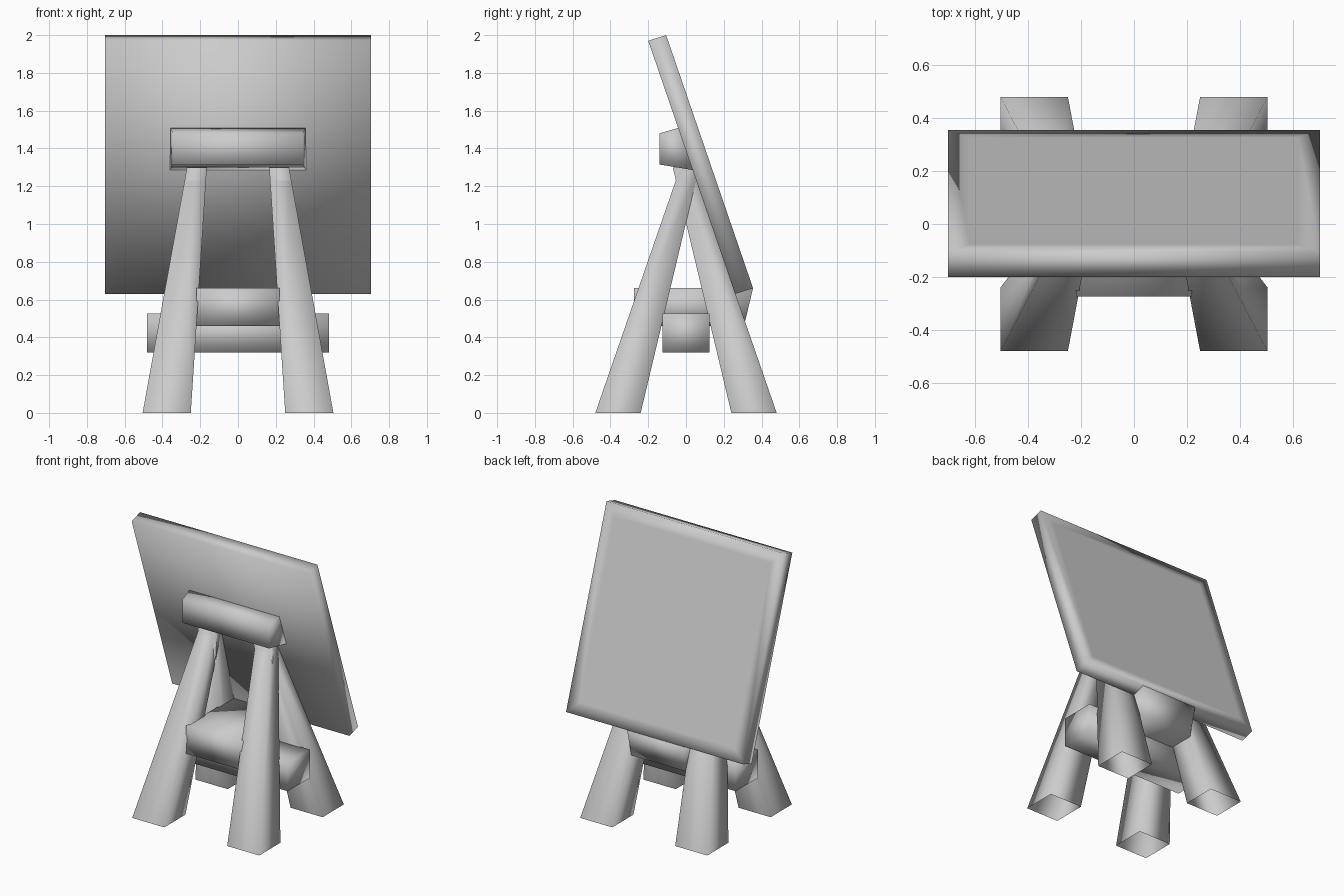
import bpy, bmesh

cube = bpy.data.objects.get("Cube")
if cube:
    bpy.data.objects.remove(cube)

grey = bpy.data.materials.new("plain_grey")
grey.use_nodes = True
COLOUR = (0.6, 0.6, 0.6, 1)
grey.diffuse_color = COLOUR
grey.node_tree.nodes["Principled BSDF"].inputs["Base Color"].default_value = COLOUR


def finish(name, bm):
    bmesh.ops.recalc_face_normals(bm, faces=bm.faces)
    return bm


def add_object(name, bm):
    mesh = bpy.data.meshes.new(name)
    bm.to_mesh(mesh)
    bm.free()
    mesh.shade_smooth()
    mesh.materials.append(grey)
    obj = bpy.data.objects.new(name, mesh)
    bpy.context.collection.objects.link(obj)
    return obj


def loft(ring_a, ring_b):
    """Six-sided solid between two matching four-point rings."""
    bm = bmesh.new()
    a = [bm.verts.new(p) for p in ring_a]
    b = [bm.verts.new(p) for p in ring_b]
    cap_a, cap_b = bm.faces.new(a), bm.faces.new(b)
    for i in range(4):
        j = (i + 1) % 4
        bm.faces.new((a[i], a[j], b[j], b[i]))
    bmesh.ops.recalc_face_normals(bm, faces=bm.faces)
    return bm, cap_a, cap_b


def extrude_profile(profile, half_width):
    """Extrude a side profile of (y, z) points along x."""
    return loft([(-half_width, y, z) for y, z in profile],
                [(half_width, y, z) for y, z in profile])[0]


def rectangle(x0, x1, y0, y1, z):
    return [(x0, y0, z), (x1, y0, z), (x1, y1, z), (x0, y1, z)]


# Four tapered legs, crossing at the top and open underneath
for side, sx in (("left", 1), ("right", -1)):
    for end, sy in (("front", 1), ("back", -1)):
        foot = rectangle(0.25 * sx, 0.505 * sx, -0.48 * sy, -0.24 * sy, 0)
        top = rectangle(0.165 * sx, 0.27 * sx, -0.03 * sy, 0.07 * sy, 1.3)
        bm, sole, _ = loft(foot, top)
        bmesh.ops.delete(bm, geom=[sole], context='FACES_ONLY')
        add_object(f"{end}_{side}_leg", bm)

# Leaning board, with a flat panel inset in its back
board = extrude_profile([(-0.2, 1.97), (-0.105, 2.0), (0.355, 0.66), (0.26, 0.63)], 0.705)
back = max(board.faces, key=lambda f: f.calc_area() * (1 + f.normal.y))
bmesh.ops.inset_individual(board, faces=[back], thickness=0.12)
add_object("board", board)

# Head beam holding the board
add_object("head_beam", loft(
    [(-0.345, -0.14, 1.315), (0.345, -0.14, 1.315), (0.345, -0.14, 1.48), (-0.345, -0.14, 1.48)],
    [(-0.36, 0.04, 1.285), (0.36, 0.04, 1.285), (0.36, -0.02, 1.515), (-0.36, -0.02, 1.515)])[0])

# Lower ledge running front to back, and the crossbar below it
add_object("ledge", extrude_profile([(-0.275, 0.46), (0.307, 0.46), (0.355, 0.66), (-0.275, 0.66)], 0.22))
add_object("crossbar", extrude_profile([(-0.125, 0.32), (0.125, 0.32), (0.125, 0.525), (-0.125, 0.525)], 0.483))
